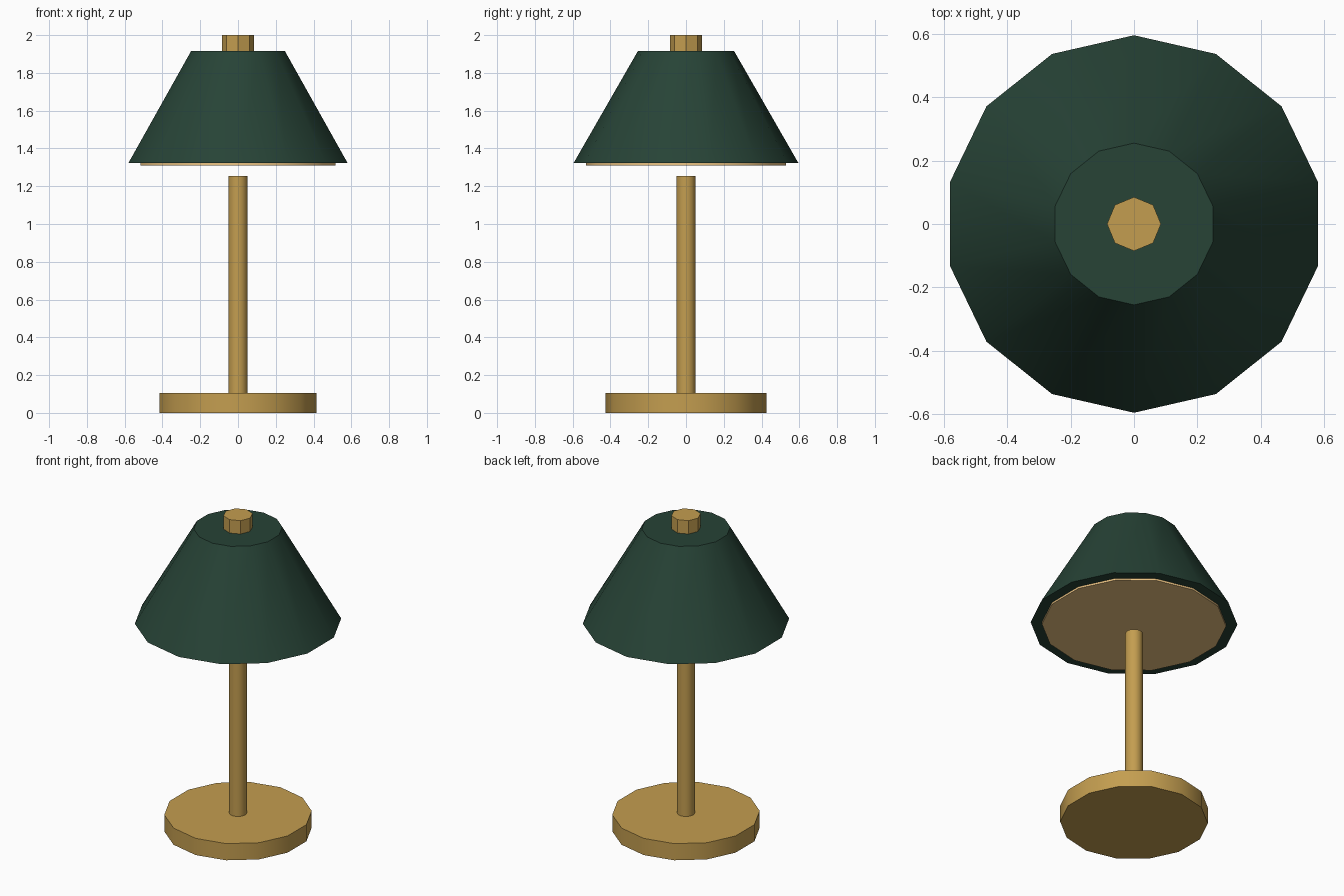
import bpy, math

if "Cube" in bpy.data.objects:
    bpy.data.objects.remove(bpy.data.objects["Cube"])


def material(name, rgb):
    m = bpy.data.materials.new(name)
    m.diffuse_color = (*rgb, 1)
    m.use_nodes = True
    m.node_tree.nodes["Principled BSDF"].inputs["Base Color"].default_value = m.diffuse_color
    return m


def frustum(name, sides, r_low, r_high, z_low, z_high, mat):
    """Closed, capped frustum with one corner facing +y."""
    verts = []
    for r, z in ((r_low, z_low), (r_high, z_high)):
        for i in range(sides):
            a = math.pi / 2 + math.tau * i / sides
            verts.append((r * math.cos(a), r * math.sin(a), z))
    faces = [tuple(reversed(range(sides))), tuple(range(sides, 2 * sides))]
    for i in range(sides):
        j = (i + 1) % sides
        faces.append((i, j, sides + j, sides + i))
    me = bpy.data.meshes.new(name)
    me.from_pydata(verts, [], faces)
    me.materials.append(mat)
    ob = bpy.data.objects.new(name, me)
    bpy.context.collection.objects.link(ob)
    bpy.ops.object.select_all(action='DESELECT')
    ob.select_set(True)
    bpy.context.view_layer.objects.active = ob
    bpy.ops.object.shade_smooth_by_angle(angle=math.radians(30))
    return ob


brass = material("brass", (0.55, 0.34, 0.08))
green = material("green", (0.02, 0.056, 0.037))
glow = material("warm_light", (0.85, 0.56, 0.23))

# Foot and stem
frustum("base", 14, 0.425, 0.425, 0.0, 0.106, brass)
frustum("stem", 14, 0.051, 0.051, 0.106, 1.255, brass)

# Shade, with the light disc just proud of its underside
frustum("shade", 14, 0.595, 0.255, 1.323, 1.915, green)
frustum("light_disc", 14, 0.53, 0.53, 1.311, 1.332, glow)

# Octagonal knob on top
frustum("finial", 8, 0.085, 0.085, 1.915, 2.0, brass)
